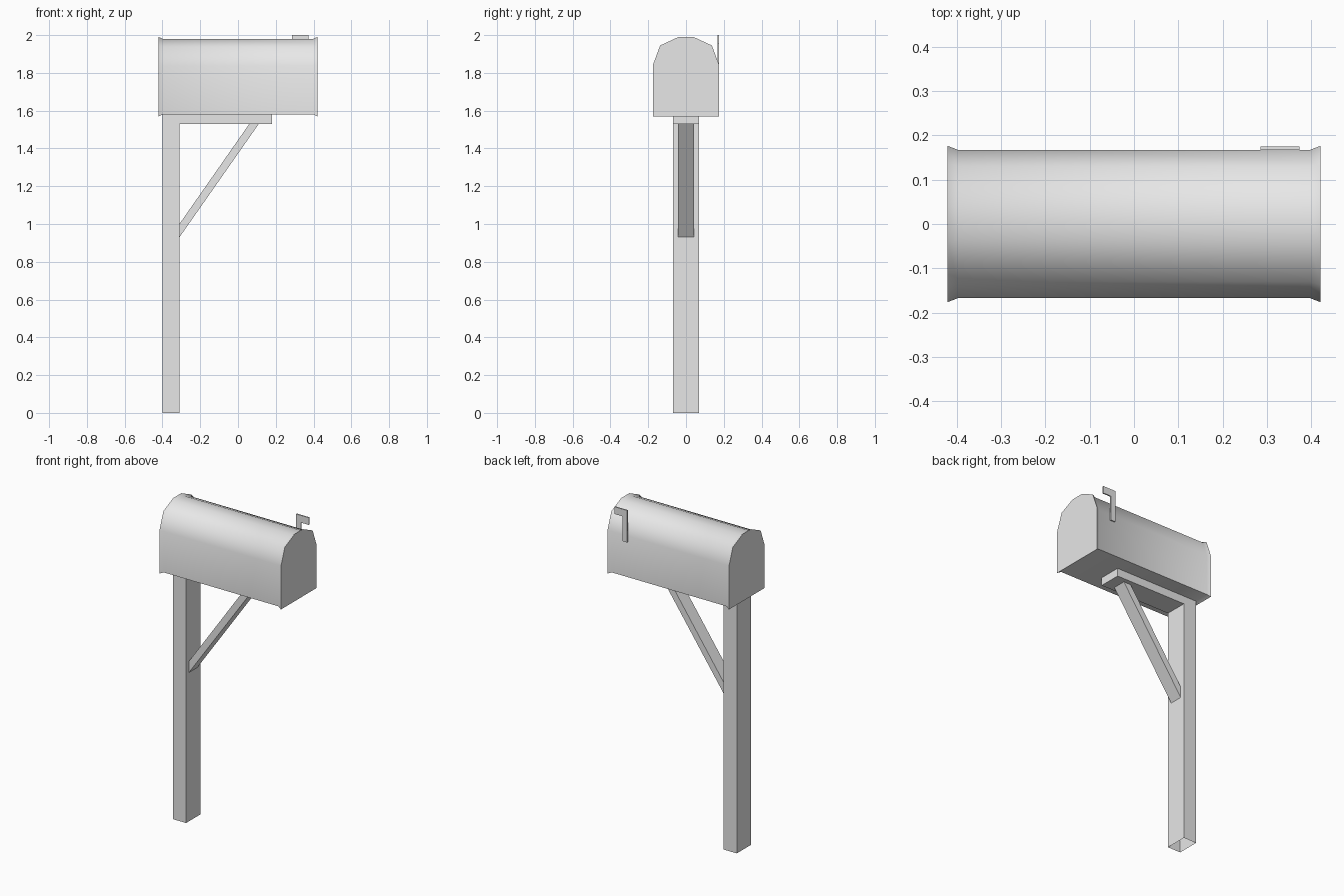
import bpy, bmesh, math
from mathutils import Vector

cube = bpy.data.objects.get("Cube")
if cube:
    bpy.data.objects.remove(cube, do_unlink=True)

grey = bpy.data.materials.new("light_grey")
grey.use_nodes = True
grey.diffuse_color = (0.8, 0.8, 0.8, 1)
grey.node_tree.nodes["Principled BSDF"].inputs["Base Color"].default_value = (0.8, 0.8, 0.8, 1)


def loft(name, rings, cap_start=True, cap_end=True):
    """Skin a list of matching point rings and cap the chosen ends."""
    bm = bmesh.new()
    loops = [[bm.verts.new(p) for p in ring] for ring in rings]
    n = len(loops[0])
    for a, b in zip(loops, loops[1:]):
        for i in range(n):
            j = (i + 1) % n
            bm.faces.new((a[i], a[j], b[j], b[i]))
    caps = [loops[0]] * cap_start + [loops[-1]] * cap_end
    for cap in caps:
        bm.faces.new(cap)
    bmesh.ops.recalc_face_normals(bm, faces=bm.faces)
    mesh = bpy.data.meshes.new(name)
    bm.to_mesh(mesh)
    bm.free()
    mesh.materials.append(grey)
    obj = bpy.data.objects.new(name, mesh)
    bpy.context.collection.objects.link(obj)
    return obj


def side_plate(name, outline, y0, y1):
    """Extrude an x-z outline along y."""
    return loft(name, [[(x, y, z) for x, z in outline] for y in (y0, y1)])


# Mailbox shell: arched section, flared at both ends
half = [(0.176, -0.21), (0.176, 0.06), (0.137, 0.165), (0.04, 0.21)]
section = half + [(-y, z) for y, z in reversed(half)]
stations = [(-0.42, 1), (-0.397, 0.95), (0.397, 0.95), (0.42, 1)]
box = loft("mailbox_shell",
           [[(x, y * s, 1.78 + z * s) for y, z in section] for x, s in stations])
bpy.ops.object.select_all(action="DESELECT")
box.select_set(True)
bpy.context.view_layer.objects.active = box
bpy.ops.object.shade_smooth_by_angle(angle=math.radians(55))

# Hollow post, open at the foot
foot = [(-0.4, -0.07), (-0.31, -0.07), (-0.31, 0.07), (-0.4, 0.07)]
loft("post", [[(x, y, z) for x, y in foot] for z in (0, 1.58)], cap_start=False)

# Support arm and diagonal brace
side_plate("support_arm", [(-0.31, 1.53), (0.18, 1.53), (0.18, 1.58), (-0.31, 1.58)], -0.07, 0.07)
side_plate("brace", [(-0.31, 0.93), (0.11, 1.53), (0.06, 1.53), (-0.31, 1.0)], -0.042, 0.042)

# Signal flag: a stem with a small banner toward the left end
side_plate("signal_flag", [(0.285, 1.8), (0.318, 1.8), (0.318, 1.955), (0.373, 1.955),
                           (0.373, 2), (0.285, 2)], 0.167, 0.175)
